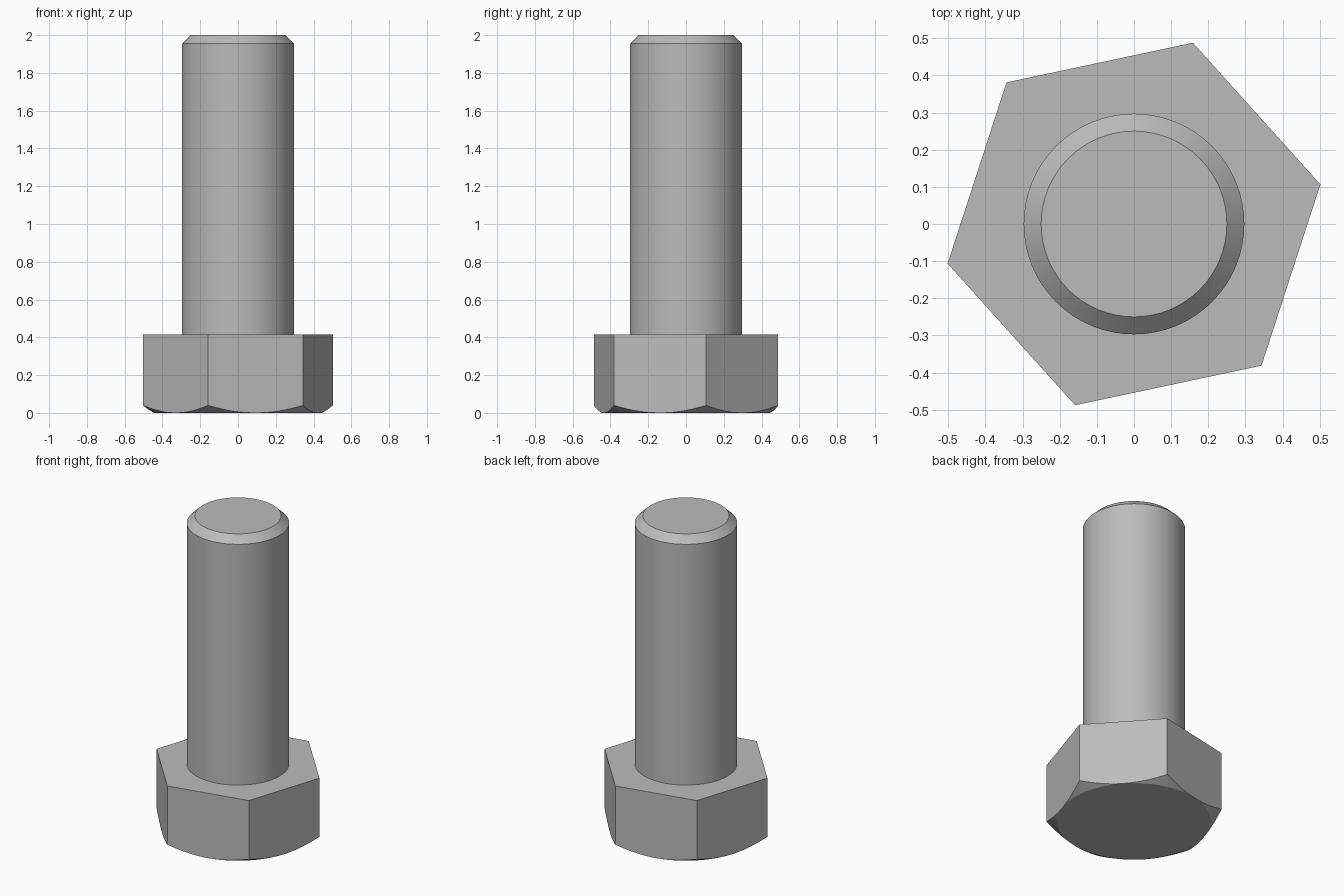
import bpy
import bmesh
from math import cos, sin, pi, radians, tan

cube = bpy.data.objects.get("Cube")
if cube:
    bpy.data.objects.remove(cube, do_unlink=True)

# Single steel grey finish
steel = bpy.data.materials.new("steel_grey")
steel.use_nodes = True
GREY = (0.5, 0.5, 0.5, 1)
steel.diffuse_color = GREY
steel.node_tree.nodes["Principled BSDF"].inputs["Base Color"].default_value = GREY

HEAD_TOP = 0.415
CORNER = 0.513
APOTHEM = CORNER * cos(pi / 6)
TURN = radians(12)
SIDES, STEPS = 6, 12


def finish(bm, name):
    bmesh.ops.remove_doubles(bm, verts=bm.verts, dist=1e-5)
    bmesh.ops.recalc_face_normals(bm, faces=bm.faces)
    mesh = bpy.data.meshes.new(name)
    bm.to_mesh(mesh)
    bm.free()
    mesh.materials.append(steel)
    obj = bpy.data.objects.new(name, mesh)
    bpy.context.collection.objects.link(obj)
    bpy.ops.object.select_all(action="DESELECT")
    obj.select_set(True)
    bpy.context.view_layer.objects.active = obj
    bpy.ops.object.shade_smooth_by_angle(angle=radians(25))
    return obj


def ring_point(bm, radius, angle, z):
    return bm.verts.new((radius * cos(angle), radius * sin(angle), z))


# Hexagonal head: flat sides meet a 30 degree cone around the underside
bm = bmesh.new()
count = SIDES * STEPS
seat, rim = [], []
for i in range(count):
    local = (i % STEPS) / STEPS * pi / 3
    angle = TURN + i / count * 2 * pi
    radius = APOTHEM / cos(local - pi / 6)
    seat.append(ring_point(bm, APOTHEM, angle, 0))
    rim.append(ring_point(bm, radius, angle, (radius - APOTHEM) * tan(pi / 6)))
top = [ring_point(bm, CORNER, TURN + k * pi / 3, HEAD_TOP) for k in range(SIDES)]

bm.faces.new(seat[::-1])
bm.faces.new(top)
for k in range(SIDES):
    arc = [rim[(k * STEPS + j) % count] for j in range(STEPS + 1)]
    bm.faces.new(arc + [top[(k + 1) % SIDES], top[k]])
for i in range(count):
    j = (i + 1) % count
    bm.faces.new((seat[i], seat[j], rim[j], rim[i]))
finish(bm, "hex_head")

# Round shank with a chamfered tip
bm = bmesh.new()
SEGMENTS = 64
profile = [(0.297, HEAD_TOP - 0.01), (0.297, 1.955), (0.25, 2.0)]
rings = [[ring_point(bm, r, i / SEGMENTS * 2 * pi, z) for i in range(SEGMENTS)]
         for r, z in profile]
for low, high in zip(rings, rings[1:]):
    for i in range(SEGMENTS):
        j = (i + 1) % SEGMENTS
        bm.faces.new((low[i], low[j], high[j], high[i]))
bm.faces.new(rings[0][::-1])
bm.faces.new(rings[-1])
finish(bm, "shank")
